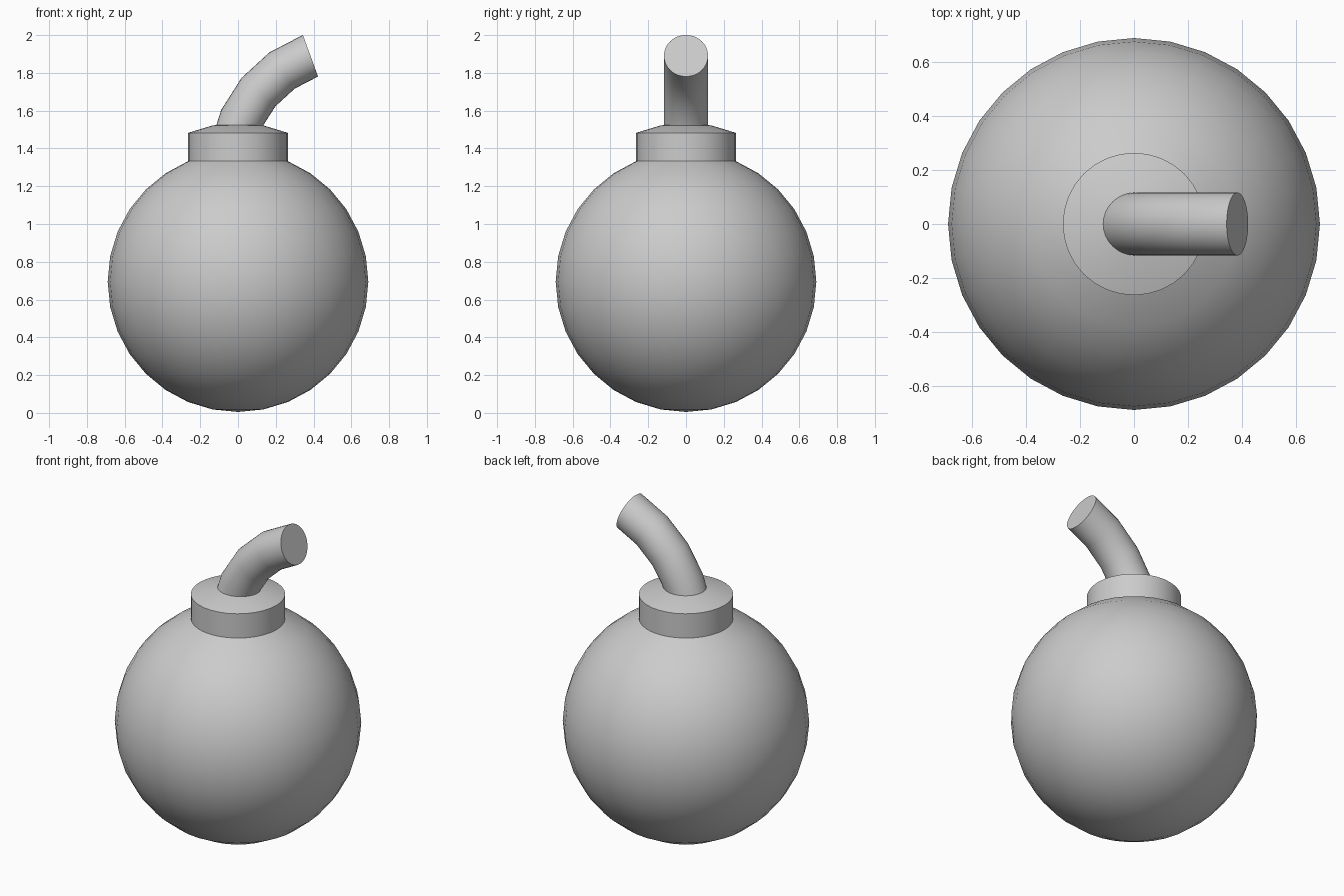
import bpy, bmesh
from math import radians, sin, cos, pi

if "Cube" in bpy.data.objects:
    bpy.data.objects.remove(bpy.data.objects["Cube"])

RADIUS, CENTRE_Z, NECK = 0.69, 0.695, 0.15


def finish(name, bm):
    bmesh.ops.recalc_face_normals(bm, faces=bm.faces[:])
    mesh = bpy.data.meshes.new(name)
    bm.to_mesh(mesh)
    bm.free()
    ob = bpy.data.objects.new(name, mesh)
    bpy.context.collection.objects.link(ob)
    bpy.ops.object.select_all(action='DESELECT')
    ob.select_set(True)
    bpy.context.view_layer.objects.active = ob
    bpy.ops.object.shade_smooth_by_angle(angle=radians(30))
    return ob


# Round body, with the top cap of the sphere extruded up into a collar
bm = bmesh.new()
bmesh.ops.create_uvsphere(bm, u_segments=32, v_segments=16, radius=RADIUS)
cap = [f for f in bm.faces
       if f.calc_center_median().z > RADIUS * cos(radians(22.5))]
out = bmesh.ops.extrude_face_region(bm, geom=cap)
raised = [g for g in out["geom"] if isinstance(g, bmesh.types.BMVert)]
bmesh.ops.translate(bm, verts=raised, vec=(0, 0, NECK))
# remove any leftover inner copy of the cap
bmesh.ops.delete(bm, geom=[f for f in cap if f.is_valid], context='FACES')
bmesh.ops.translate(bm, verts=bm.verts[:], vec=(0, 0, CENTRE_Z))
finish("body_with_collar", bm)

# Bent fuse tube: rings swept along an arc, closed at both ends
ARC_X, ARC_Z, ARC_R, TUBE_R, SIDES = 0.606, 1.28, 0.65, 0.117, 32
bm = bmesh.new()
rings = []
for deg in (80, 65, 50, 35, 20):
    a = radians(deg)
    ring = []
    for i in range(SIDES):
        t = 2 * pi * i / SIDES
        r = ARC_R + TUBE_R * cos(t)
        ring.append(bm.verts.new((ARC_X - r * sin(a), TUBE_R * sin(t),
                                  ARC_Z + r * cos(a))))
    rings.append(ring)
for lo, hi in zip(rings, rings[1:]):
    for i in range(SIDES):
        j = (i + 1) % SIDES
        bm.faces.new((lo[i], lo[j], hi[j], hi[i]))
bm.faces.new(rings[0])
bm.faces.new(rings[-1])
finish("fuse", bm)
